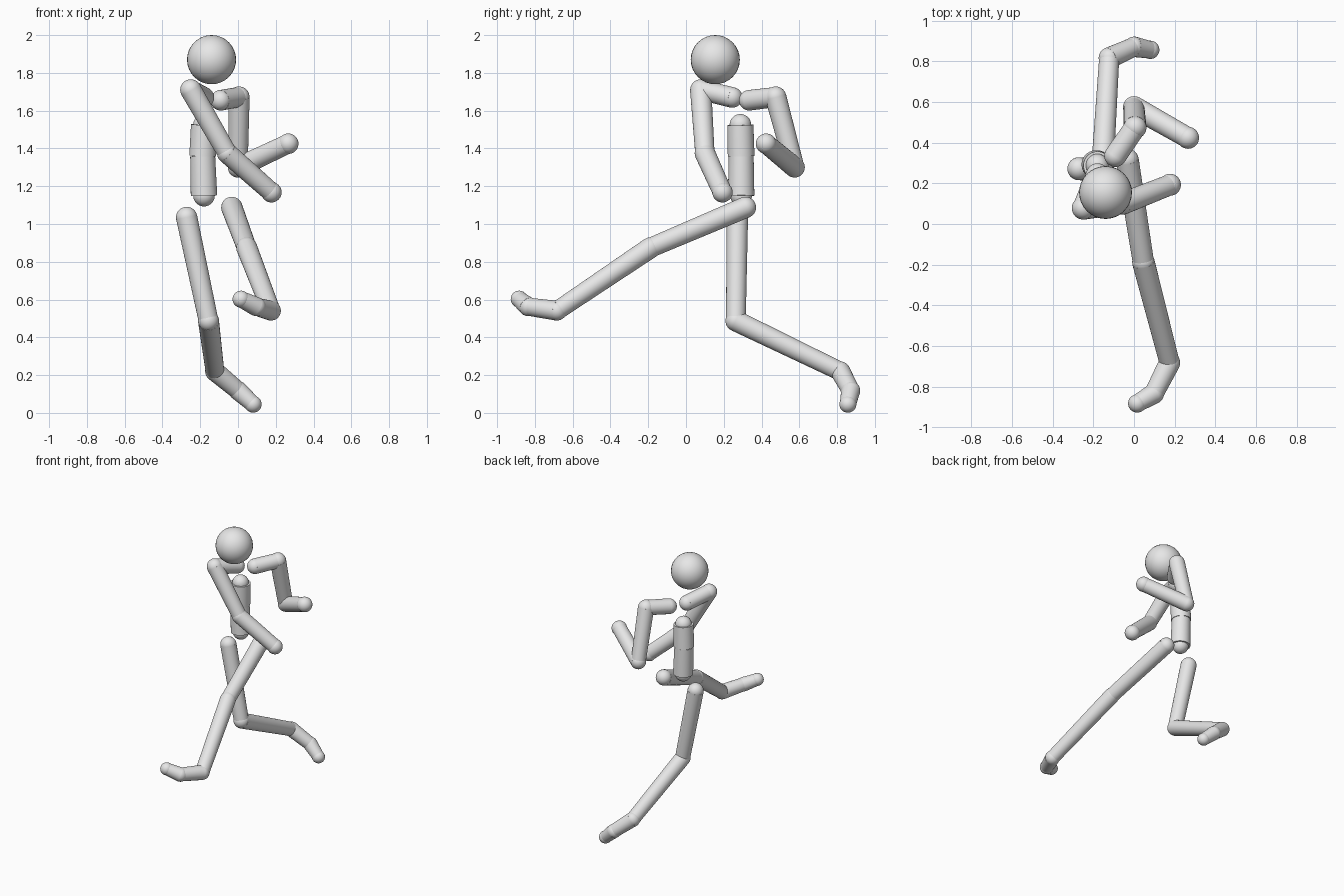
import bpy
from mathutils import Vector

if "Cube" in bpy.data.objects:
    bpy.data.objects.remove(bpy.data.objects["Cube"])

grey = bpy.data.materials.new("plain_grey")
grey.diffuse_color = (0.8, 0.8, 0.8, 1)
grey.use_nodes = True
grey.node_tree.nodes["Principled BSDF"].inputs["Base Color"].default_value = grey.diffuse_color


def finish(name):
    ob = bpy.context.object
    ob.name = name
    ob.data.materials.append(grey)
    bpy.ops.object.shade_smooth_by_angle()


def ball(name, centre, radius):
    bpy.ops.mesh.primitive_uv_sphere_add(segments=32, ring_count=16,
                                         radius=radius, location=centre)
    finish(name)


def bone(name, start, end, r1, r2):
    a, b = Vector(start), Vector(end)
    bpy.ops.mesh.primitive_cone_add(vertices=32, radius1=r1, radius2=r2,
                                    depth=(b - a).length, location=(a + b) / 2)
    bpy.context.object.rotation_euler = (b - a).to_track_quat('Z', 'Y').to_euler()
    finish(name)


def chain(names, joints, radii):
    """Balls at every joint, tapered rods between them."""
    for i, (p, r) in enumerate(zip(joints, radii)):
        ball(f"{names[min(i, len(names) - 1)]}_joint_{i}", p, r)
    for n, a, b, r1, r2 in zip(names, joints, joints[1:], radii, radii[1:]):
        bone(n, a, b, r1 * 1.01, r2 * 0.95)


# Head
ball("head", (-0.14, 0.155, 1.87), 0.13)

# Torso: two wide segments with smaller joints
pelvis, waist, chest = (-0.18, 0.292, 1.15), (-0.187, 0.292, 1.36), (-0.18, 0.288, 1.525)
for n, p in (("pelvis_joint", pelvis), ("waist_joint", waist), ("chest_joint", chest)):
    ball(n, p, 0.057)
bone("lower_torso", pelvis, waist, 0.07, 0.066)
bone("upper_torso", waist, chest, 0.071, 0.069)

# Arms: collar, shoulder, elbow, wrist
arm_radii = (0.054, 0.056, 0.054, 0.054)
chain(("right_collar", "right_upper_arm", "right_forearm"),
      ((-0.18, 0.245, 1.67), (-0.25, 0.078, 1.71), (-0.057, 0.1, 1.375), (0.177, 0.193, 1.168)),
      arm_radii)
chain(("left_collar", "left_upper_arm", "left_forearm"),
      ((-0.092, 0.335, 1.655), (0.005, 0.475, 1.672), (0.0, 0.575, 1.3), (0.266, 0.424, 1.425)),
      arm_radii)

# Legs: hip, knee, ankle, ball of foot, toe
leg_radii = (0.056, 0.055, 0.052, 0.05, 0.045)
chain(("right_thigh", "right_shin", "right_foot", "right_toe"),
      ((-0.272, 0.272, 1.035), (-0.156, 0.264, 0.487), (-0.122, 0.817, 0.22),
       (0.0, 0.872, 0.118), (0.08, 0.857, 0.046)), leg_radii)
chain(("left_thigh", "left_shin", "left_foot", "left_toe"),
      ((-0.033, 0.315, 1.088), (0.046, -0.187, 0.875), (0.175, -0.683, 0.541),
       (0.098, -0.835, 0.562), (0.016, -0.883, 0.602)), leg_radii)
